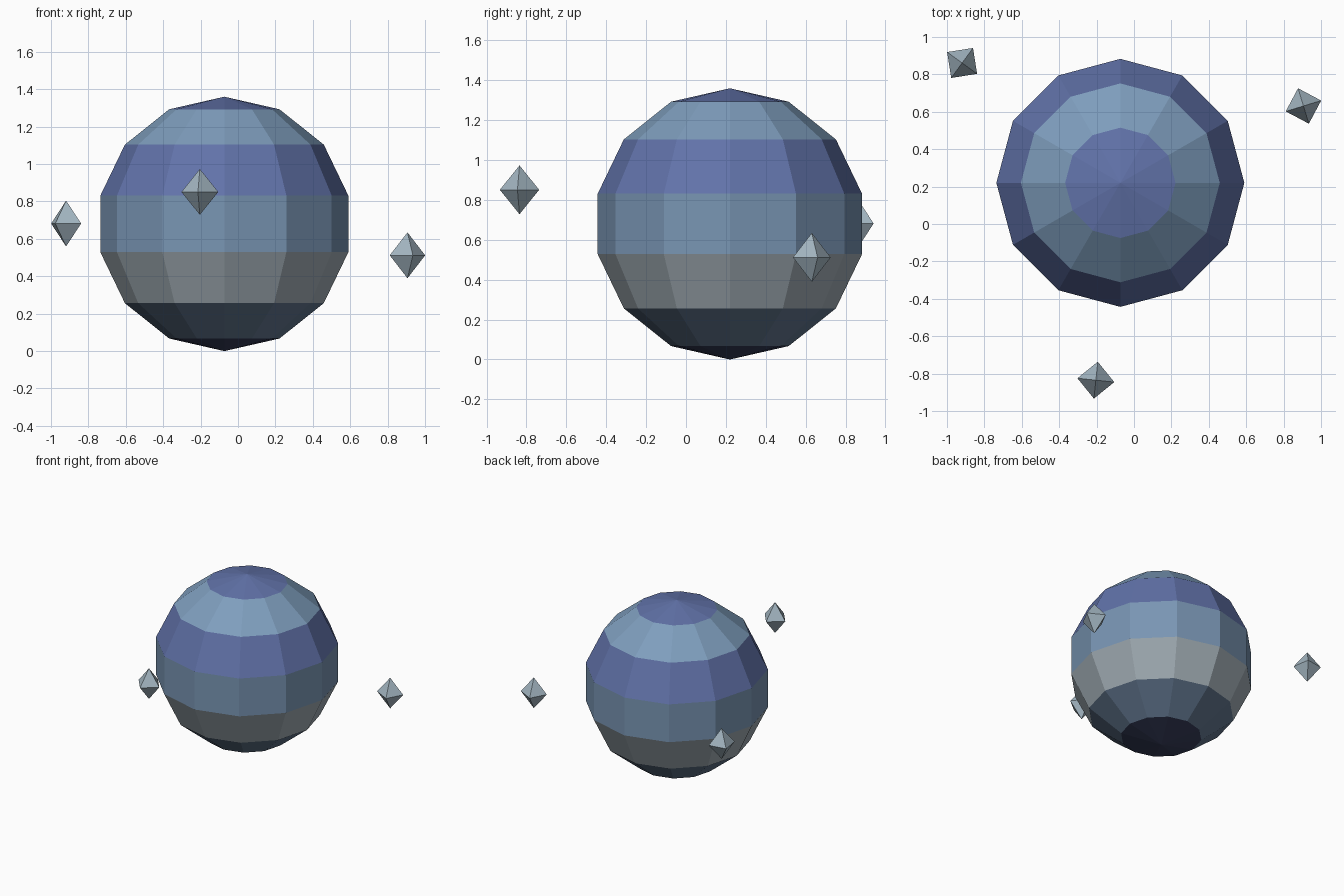
import bpy, bmesh
from math import radians
from mathutils import Matrix

if "Cube" in bpy.data.objects:
    bpy.data.objects.remove(bpy.data.objects["Cube"])


def material(name, rgb):
    m = bpy.data.materials.new(name)
    m.diffuse_color = (*rgb, 1)
    m.use_nodes = True
    m.node_tree.nodes["Principled BSDF"].inputs["Base Color"].default_value = m.diffuse_color
    return m


def finish(name, bm, mats):
    me = bpy.data.meshes.new(name)
    bm.to_mesh(me)
    bm.free()
    for m in mats:
        me.materials.append(m)
    ob = bpy.data.objects.new(name, me)
    bpy.context.collection.objects.link(ob)
    return ob


violet = material("violet_blue", (0.12, 0.17, 0.40))
light = material("light_blue", (0.21, 0.34, 0.51))
mid = material("mid_blue", (0.19, 0.30, 0.45))
grey = material("pale_grey", (0.35, 0.41, 0.45))
slate = material("slate_blue", (0.12, 0.18, 0.27))
navy = material("navy", (0.04, 0.05, 0.11))
crystal = material("crystal_grey", (0.37, 0.47, 0.54))

# Banded planet: 12 segments, 7 rings, one colour per ring from bottom to top
R, RINGS = 0.68, 7
bands = [navy, slate, grey, mid, violet, light, violet]
ring_heights = [0, 0.067, 0.256, 0.529, 0.831, 1.104, 1.293, 1.36]
bm = bmesh.new()
bmesh.ops.create_uvsphere(bm, u_segments=12, v_segments=RINGS, radius=R)
for f in bm.faces:
    zs = [v.co.z + R for v in f.verts]
    z = (min(zs) + max(zs)) / 2
    f.material_index = sum(z > h for h in ring_heights[1:-1])
planet = finish("planet", bm, bands)
planet.location = (-0.073, 0.22, R)

# Floating octahedral shards: position and spin
shards = [
    ((-0.204, -0.835, 0.851), -6),
    ((0.906, 0.631, 0.512), 17),
    ((-0.919, 0.861, 0.682), 54),
]
for i, (pos, spin) in enumerate(shards, 1):
    bm = bmesh.new()
    for s in (1, -1):
        bmesh.ops.create_cone(bm, segments=4, radius1=0.099, radius2=0, depth=0.1225,
                              matrix=Matrix.Diagonal((1, 1, s, 1)) @ Matrix.Translation((0, 0, 0.06125)))
    bmesh.ops.remove_doubles(bm, verts=bm.verts, dist=0.001)
    bmesh.ops.recalc_face_normals(bm, faces=bm.faces)
    ob = finish(f"shard_{i}", bm, [crystal])
    ob.location = pos
    ob.rotation_euler.z = radians(spin)
